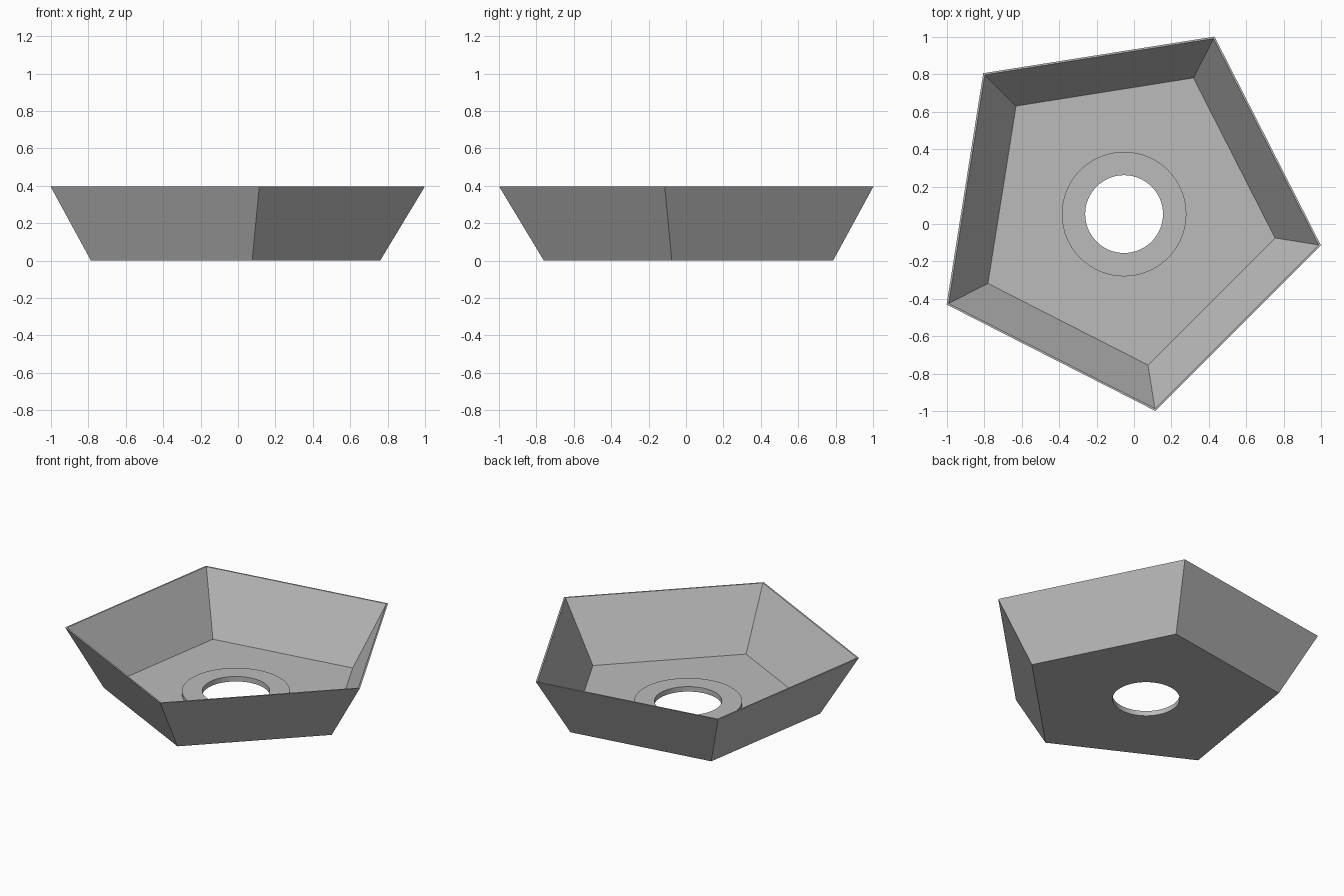
import bpy, bmesh, math

cube = bpy.data.objects.get("Cube")
if cube:
    bpy.data.objects.remove(cube, do_unlink=True)

CENTRE = (-0.053, 0.053)
TURN = math.radians(-9)

grey = bpy.data.materials.new("plain grey")
grey.use_nodes = True
colour = (0.5, 0.5, 0.5, 1)
grey.diffuse_color = colour
grey.node_tree.nodes["Principled BSDF"].inputs["Base Color"].default_value = colour


def ring(bm, sides, radius, z, turn=0.0):
    """One closed loop of vertices around the shared centre."""
    step = 2 * math.pi / sides
    return [bm.verts.new((CENTRE[0] + radius * math.cos(turn + i * step),
                          CENTRE[1] + radius * math.sin(turn + i * step), z))
            for i in range(sides)]


def bridge(bm, a, b):
    n = len(a)
    return [bm.faces.new((a[i], a[(i + 1) % n], b[(i + 1) % n], b[i])) for i in range(n)]


def loop_edges(bm, loop):
    edges = []
    for i, v in enumerate(loop):
        pair = (v, loop[(i + 1) % len(loop)])
        edges.append(bm.edges.get(pair) or bm.edges.new(pair))
    return edges


def pierced_floor(bm, outer, inner):
    bmesh.ops.triangle_fill(bm, use_beauty=True,
                            edges=loop_edges(bm, outer) + loop_edges(bm, inner))


bm = bmesh.new()

# Five-sided flared wall: outside foot, outside lip, inside lip, inside foot
foot_out = ring(bm, 5, 0.823, 0, TURN)
lip_out = ring(bm, 5, 1.065, 0.396, TURN)
lip_in = ring(bm, 5, 1.053, 0.396, TURN)
foot_in = ring(bm, 5, 0.817, 0.01, TURN)
for a, b in ((foot_out, lip_out), (lip_out, lip_in), (lip_in, foot_in)):
    bridge(bm, a, b)

# Raised collar around the round drain hole
collar_foot = ring(bm, 64, 0.333, 0.01)
collar_top = ring(bm, 64, 0.333, 0.034)
hole_top = ring(bm, 64, 0.208, 0.034)
hole_foot = ring(bm, 64, 0.208, 0)
smooth_sides = bridge(bm, collar_foot, collar_top)
bridge(bm, collar_top, hole_top)
smooth_sides += bridge(bm, hole_top, hole_foot)

# Floor inside and underside
pierced_floor(bm, foot_in, collar_foot)
pierced_floor(bm, foot_out, hole_foot)

bmesh.ops.recalc_face_normals(bm, faces=bm.faces)
mesh = bpy.data.meshes.new("pentagon_planter")
bm.to_mesh(mesh)
bm.free()
mesh.materials.append(grey)
bowl = bpy.data.objects.new("pentagon_planter", mesh)
bpy.context.collection.objects.link(bowl)

# Round sides smooth, creases sharp
bpy.ops.object.select_all(action="DESELECT")
bowl.select_set(True)
bpy.context.view_layer.objects.active = bowl
bpy.ops.object.shade_smooth_by_angle(angle=math.radians(30))
